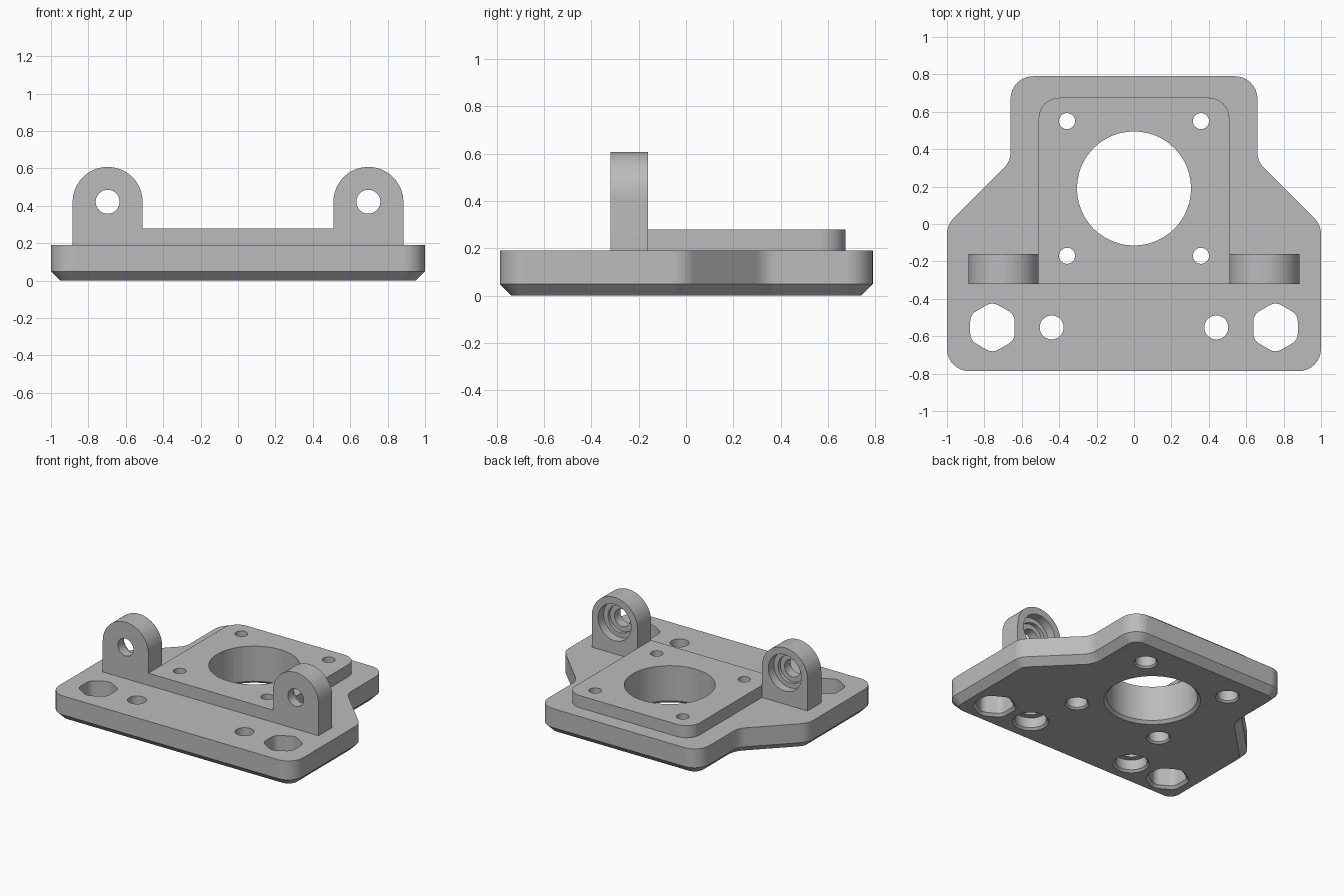
import bpy, bmesh, math
from mathutils import Vector, Matrix

if "Cube" in bpy.data.objects:
    bpy.data.objects.remove(bpy.data.objects["Cube"])

metal = bpy.data.materials.new("grey")
metal.diffuse_color = (0.5, 0.5, 0.5, 1)
metal.use_nodes = True
metal.node_tree.nodes["Principled BSDF"].inputs["Base Color"].default_value = metal.diffuse_color


def rounded(corners, inset=0.0, seg=8):
    """Counter-clockwise outline from (x, y, radius) corners, optionally inset."""
    out, n = [], len(corners)
    for i, (x, y, r) in enumerate(corners):
        p = Vector((x, y))
        d1 = (Vector(corners[i - 1][:2]) - p).normalized()
        d2 = (Vector(corners[(i + 1) % n][:2]) - p).normalized()
        if r == 0:
            out.append(p)
            continue
        half = d1.angle(d2) / 2
        side = 1 if d2.x * d1.y - d2.y * d1.x > 0 else -1
        c = p + (d1 + d2).normalized() * r / math.sin(half)
        start = (p + d1 * r / math.tan(half) - c) * (r - side * inset) / r
        for k in range(seg + 1):
            turn = side * (math.pi - 2 * half) * k / seg
            out.append(c + Matrix.Rotation(turn, 2) @ start)
    return out


def circle(x, y, r, n=48):
    return [Vector((x + r * math.cos(2 * math.pi * k / n),
                    y + r * math.sin(2 * math.pi * k / n))) for k in range(n)]


def loft(name, sections, along_y=False):
    """Closed solid through (outline, height) sections."""
    bm = bmesh.new()
    rings = [[bm.verts.new((p.x, t, p.y) if along_y else (p.x, p.y, t))
              for p in outline] for outline, t in sections]
    n = len(rings[0])
    for a, b in zip(rings, rings[1:]):
        for k in range(n):
            j = (k + 1) % n
            bm.faces.new((a[k], a[j], b[j], b[k]))
    bm.faces.new(rings[0][::-1])
    bm.faces.new(rings[-1])
    bmesh.ops.remove_doubles(bm, verts=bm.verts, dist=1e-5)
    bmesh.ops.recalc_face_normals(bm, faces=bm.faces)
    me = bpy.data.meshes.new(name)
    bm.to_mesh(me)
    bm.free()
    me.materials.append(metal)
    ob = bpy.data.objects.new(name, me)
    bpy.context.collection.objects.link(ob)
    return ob


def bore(x, y, steps, along_y=False):
    return loft("bore", [(circle(x, y, r), t) for r, t in steps], along_y)


def combine(target, tool, operation):
    mod = target.modifiers.new("combine", 'BOOLEAN')
    mod.operation, mod.solver, mod.object = operation, 'EXACT', tool
    bpy.context.view_layer.objects.active = target
    bpy.ops.object.modifier_apply(modifier=mod.name)
    bpy.data.objects.remove(tool)


# base plate with a chamfered underside
right = [(1, -0.787, 0.12), (1, -0.005, 0.12), (0.66, 0.335, 0.12), (0.66, 0.79, 0.12)]
plate = right + [(-x, y, r) for x, y, r in reversed(right)]
mount = loft("mounting_plate", [(rounded(plate, 0.05), 0), (rounded(plate), 0.05),
                                (rounded(plate), 0.19)])

# raised pad
pad = [(-0.51, -0.32, 0), (0.51, -0.32, 0), (0.51, 0.675, 0.11), (-0.51, 0.675, 0.11)]
combine(mount, loft("pad", [(rounded(pad), 0.1), (rounded(pad), 0.28)]), 'UNION')

# upright lugs with round tops
for s in (-1, 1):
    x, w = s * 0.697, 0.187
    lug = [(x - w, 0.1, 0), (x + w, 0.1, 0), (x + w, 0.608, w), (x - w, 0.608, w)]
    combine(mount, loft("lug", [(rounded(lug, seg=20), -0.32),
                                (rounded(lug, seg=20), -0.16)], True), 'UNION')

# large central opening with a chamfered lower rim
cutters = [bore(0, 0.19, [(0.325, -0.01), (0.325, 0), (0.305, 0.02), (0.305, 0.4)])]
for s in (-1, 1):
    # four pad screw holes, counterbored below
    for y in (-0.17, 0.55):
        cutters.append(bore(s * 0.358, y, [(0.082, -0.01), (0.082, 0), (0.07, 0.012),
                                           (0.07, 0.09), (0.043, 0.09), (0.043, 0.4)]))
    # front screw holes, counterbored below
    cutters.append(bore(s * 0.44, -0.553, [(0.122, -0.01), (0.122, 0), (0.107, 0.015),
                                           (0.107, 0.09), (0.064, 0.09), (0.064, 0.4)]))
    # rounded hexagonal openings
    hexagon = [(s * 0.757 + 0.137 * math.sin(-k * math.pi / 3),
                -0.553 + 0.137 * math.cos(k * math.pi / 3), 0.06) for k in range(6)]
    wide, tight = rounded(hexagon, -0.018, 4), rounded(hexagon, 0, 4)
    cutters.append(loft("hex", [(wide, -0.01), (wide, 0), (tight, 0.018), (tight, 0.4)]))
    # lug holes with a stepped seat at the back
    cutters.append(bore(s * 0.697, 0.422, [(0.064, -0.4), (0.064, -0.25), (0.1, -0.25),
                                           (0.1, -0.225), (0.135, -0.225), (0.135, -0.1)], True))
for c in cutters:
    combine(mount, c, 'DIFFERENCE')

# smooth curves, crisp edges
bpy.ops.object.select_all(action='DESELECT')
mount.select_set(True)
bpy.context.view_layer.objects.active = mount
bpy.ops.object.shade_smooth_by_angle(angle=math.radians(25))
normals = mount.modifiers.new("normals", 'WEIGHTED_NORMAL')
normals.keep_sharp = True
